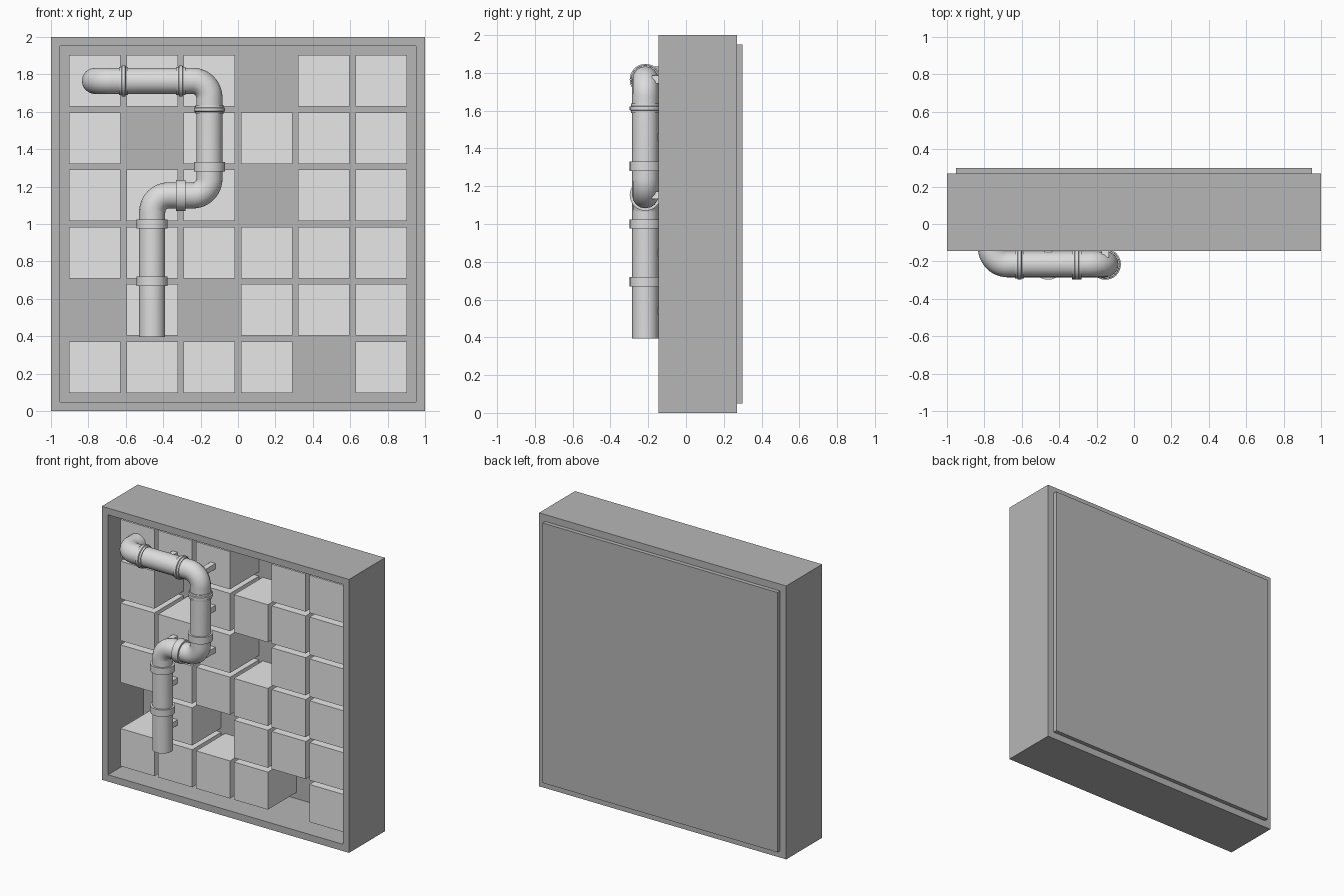
import bpy, bmesh, math
from mathutils import Vector, Matrix

if "Cube" in bpy.data.objects:
    bpy.data.objects.remove(bpy.data.objects["Cube"])


def material(name, v):
    m = bpy.data.materials.new(name)
    m.diffuse_color = (v, v, v, 1)
    m.use_nodes = True
    m.node_tree.nodes["Principled BSDF"].inputs["Base Color"].default_value = m.diffuse_color
    return m


FRAME = material("dark grey", 0.47)
TILE = material("light grey", 0.80)
PIPE = material("pipe grey", 0.72)


def finish(bm, name, mat, smooth=False):
    bmesh.ops.recalc_face_normals(bm, faces=bm.faces)
    me = bpy.data.meshes.new(name)
    bm.to_mesh(me)
    bm.free()
    ob = bpy.data.objects.new(name, me)
    bpy.context.collection.objects.link(ob)
    me.materials.append(mat)
    if smooth:
        smooth_object(ob)
    return ob


def smooth_object(ob):
    bpy.ops.object.select_all(action='DESELECT')
    ob.select_set(True)
    bpy.context.view_layer.objects.active = ob
    bpy.ops.object.shade_smooth_by_angle(angle=math.radians(35))


def box(bm, x, y, z):
    """Box from (min, max) pairs."""
    lo, hi = Vector((x[0], y[0], z[0])), Vector((x[1], y[1], z[1]))
    m = Matrix.Translation((lo + hi) / 2) @ Matrix.Diagonal((*(hi - lo), 1))
    return bmesh.ops.create_cube(bm, size=1, matrix=m)


# Frame: box with a deep front pocket and a raised back panel
FRONT, BACK, RIM = -0.145, 0.27, 0.07
bm = bmesh.new()
box(bm, (-1, 1), (FRONT, BACK), (0, 2))
bm.normal_update()
for side, move in ((-1, BACK - FRONT - 0.005), (1, 0.03)):
    face = [f for f in bm.faces if f.normal.y * side > 0.9][0]
    bmesh.ops.inset_region(bm, faces=[face], thickness=RIM)
    ring = bmesh.ops.extrude_face_region(bm, geom=[face])
    bmesh.ops.delete(bm, geom=[face], context='FACES_ONLY')
    verts = [g for g in ring["geom"] if isinstance(g, bmesh.types.BMVert)]
    bmesh.ops.translate(bm, verts=verts, vec=(0, move, 0))
    bm.normal_update()
finish(bm, "frame", FRAME)

# Grid of wall blocks with some left out (column, row from the bottom)
PITCH, HALF, TILE_FRONT = 0.306, 0.1375, -0.07
MISSING = {(4, 0), (0, 1), (2, 1), (3, 3), (1, 4), (3, 5)}


def cell(c, r):
    return (c - 2.5) * PITCH, 1 + (r - 2.5) * PITCH


bm = bmesh.new()
for c in range(6):
    for r in range(6):
        if (c, r) not in MISSING:
            x, z = cell(c, r)
            box(bm, (x - HALF, x + HALF), (TILE_FRONT, 0.264), (z - HALF, z + HALF))
finish(bm, "wall_blocks", TILE)

# Support pegs between the blocks and the pipe
bm = bmesh.new()
for c, r in ((1, 5), (2, 5), (2, 4), (2, 3), (1, 3), (1, 2), (1, 1)):
    x, z = cell(c, r)
    box(bm, (x - 0.02, x + 0.02), (-0.18, TILE_FRONT + 0.005), (z - 0.02, z + 0.02))
finish(bm, "support_pegs", TILE)

# Pipe: a bent tube leaving the top left block
PY, RADIUS, BEND = -0.215, 0.07, 0.09
x0, z5 = cell(0, 5)
x1, z3 = cell(1, 3)
x2 = cell(2, 0)[0]
corners = [Vector(p) for p in ((x0, TILE_FRONT, z5), (x0, PY, z5), (x2, PY, z5),
                               (x2, PY, z3), (x1, PY, z3), (x1, PY, 0.395))]
path = [corners[0]]
for a, b, c in zip(corners, corners[1:], corners[2:]):
    u, v = (a - b).normalized(), (c - b).normalized()
    mid = b + (u + v) * BEND
    for i in range(13):
        t = math.pi / 2 * i / 12
        path.append(mid - v * BEND * math.cos(t) - u * BEND * math.sin(t))
path.append(corners[-1])

cu = bpy.data.curves.new("pipe", 'CURVE')
cu.dimensions = '3D'
cu.bevel_depth = RADIUS
cu.bevel_resolution = 6
cu.use_fill_caps = True
sp = cu.splines.new('POLY')
sp.points.add(len(path) - 1)
for pt, co in zip(sp.points, path):
    pt.co = (*co, 1)
cu.materials.append(PIPE)
pipe = bpy.data.objects.new("pipe", cu)
bpy.context.collection.objects.link(pipe)
pipe.select_set(True)
bpy.context.view_layer.objects.active = pipe
bpy.ops.object.convert(target='MESH')
smooth_object(bpy.context.view_layer.objects.active)

# Collars at the pipe joints: lathed (offset, radius) profiles
FLAT = [(-0.025, 0.066), (-0.025, 0.083), (0.025, 0.083), (0.025, 0.066)]
BEAD = [(-0.025, 0.066), (-0.025, 0.075), (-0.012, 0.076), (-0.009, 0.083),
        (0.009, 0.083), (0.012, 0.076), (0.025, 0.075), (0.025, 0.066)]


def collar(name, x, z, axis, profile, n=32):
    bm = bmesh.new()
    rings = []
    for d, r in profile:
        ring = []
        for i in range(n):
            t = math.tau * i / n
            p, q = r * math.cos(t), r * math.sin(t)
            co = (x + d, PY + p, z + q) if axis == 'X' else (x + q, PY + p, z + d)
            ring.append(bm.verts.new(co))
        rings.append(ring)
    for a, b in zip(rings, rings[1:] + rings[:1]):
        for i in range(n):
            j = (i + 1) % n
            bm.faces.new((a[i], a[j], b[j], b[i]))
    finish(bm, name, PIPE, smooth=True)


def joint(k):
    """Gap line number k, counted from the centre."""
    return k * PITCH


collar("top_collar_left", joint(-2), z5, 'X', BEAD)
collar("top_collar_right", joint(-1), z5, 'X', BEAD)
collar("right_collar_upper", x2, 1 + joint(2), 'Z', BEAD)
collar("right_collar_lower", x2, 1 + joint(1), 'Z', FLAT)
collar("middle_collar", joint(-1), z3, 'X', FLAT)
collar("left_collar_upper", x1, 1 + joint(0), 'Z', FLAT)
collar("left_collar_lower", x1, 1 + joint(-1), 'Z', FLAT)
